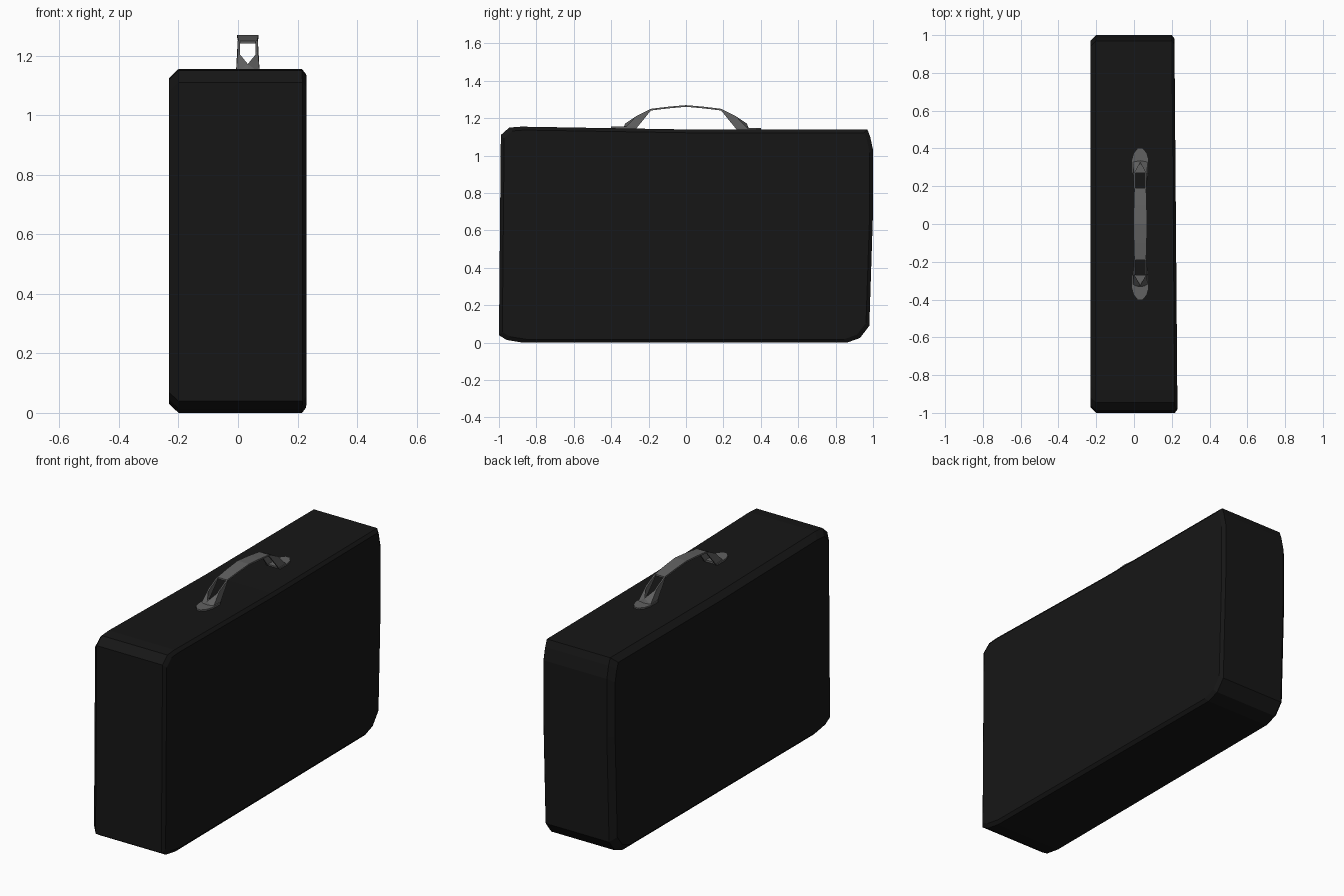
import bpy

if "Cube" in bpy.data.objects:
    bpy.data.objects.remove(bpy.data.objects["Cube"])


def material(name, c):
    m = bpy.data.materials.new(name)
    m.diffuse_color = (c, c, c, 1)
    m.use_nodes = True
    m.node_tree.nodes["Principled BSDF"].inputs["Base Color"].default_value = m.diffuse_color
    return m


BLACK = material("black_leather", 0.008)
GREY = material("grey_metal", 0.12)


def make(name, verts, faces, mat):
    me = bpy.data.meshes.new(name)
    me.from_pydata(verts, [], faces)
    me.materials.append(mat)
    ob = bpy.data.objects.new(name, me)
    bpy.context.collection.objects.link(ob)
    # consistent outward normals
    bpy.context.view_layer.objects.active = ob
    ob.select_set(True)
    bpy.ops.object.mode_set(mode='EDIT')
    bpy.ops.mesh.select_all(action='SELECT')
    bpy.ops.mesh.normals_make_consistent(inside=False)
    bpy.ops.object.mode_set(mode='OBJECT')
    ob.select_set(False)
    return ob


def loft(name, rings, mat):
    n = len(rings[0])
    verts = [p for r in rings for p in r]
    faces = [(k * n + i, k * n + (i + 1) % n, (k + 1) * n + (i + 1) % n, (k + 1) * n + i)
             for k in range(len(rings) - 1) for i in range(n)]
    faces += [tuple(range(n)), tuple(range(len(verts) - n, len(verts)))]
    return make(name, verts, faces, mat)


# Case: slightly uneven side outline, lofted across x with a chamfered rim
outline = [(-1, 0.04), (-0.96, 0.015), (-0.87, 0), (0.86, 0), (0.93, 0.025), (0.98, 0.09),
           (1, 0.7), (1, 1.03), (0.985, 1.1), (0.97, 1.14), (0, 1.14),
           (-0.88, 1.155), (-0.945, 1.15), (-0.99, 1.11)]


def case_ring(x, inset):
    # the right side narrows a little towards the back
    return [((x - 0.008 * y) if x > 0 else x, y * (1 - inset), 0.575 + (z - 0.575) * (1 - inset / 0.575))
            for y, z in outline]


loft("case_body", [case_ring(-0.231, 0.03), case_ring(-0.2, 0),
                   case_ring(0.208, 0), case_ring(0.222, 0.018)], BLACK)

CX = 0.033

# Handle strap: thin arched band
arch = [(-0.19, 1.25, 0.031), (-0.1, 1.261, 0.034), (0, 1.27, 0.036),
        (0.1, 1.261, 0.034), (0.19, 1.25, 0.031)]
loft("handle_strap", [[(CX - w, y, z), (CX + w, y, z), (CX + w, y, z - 0.009), (CX - w, y, z - 0.009)]
                      for y, z, w in arch], GREY)

for s, label in ((-1, "front"), (1, "back")):
    # Mounting plate with a rounded outer end
    plate = [(-0.045, 0.27), (0.045, 0.27), (0.045, 0.34), (0.035, 0.375), (0.013, 0.402),
             (-0.013, 0.402), (-0.035, 0.375), (-0.045, 0.34)]
    z0 = 1.143 if s < 0 else 1.136
    loft(label + "_handle_plate",
         [[(CX + x, s * y, z) for x, y in plate] for z in (z0 - 0.01, z0 + 0.012)], GREY)

    # Open link: two tapered side cheeks
    cheek = [(0.335, 1.14), (0.265, 1.212), (0.188, 1.25), (0.188, 1.241), (0.27, 1.14)]
    for side, tag in ((-1, "left"), (1, "right")):
        loft(f"{label}_link_{tag}_cheek",
             [[(CX + side * (w + (0.006 if z < 1.2 else 0)), s * y, z) for y, z in cheek]
              for w in (0.026, 0.034)], GREY)

    # V-shaped web joining the cheeks above the plate
    web = [(-0.033, 0.265, 1.212), (0.033, 0.265, 1.212), (0, 0.325, 1.172),
           (-0.036, 0.33, 1.145), (0.036, 0.33, 1.145), (0, 0.335, 1.148)]
    make(label + "_link_web", [(CX + x, s * y, z) for x, y, z in web],
         [(0, 2, 3), (1, 4, 2), (2, 5, 3), (2, 4, 5)], GREY)
